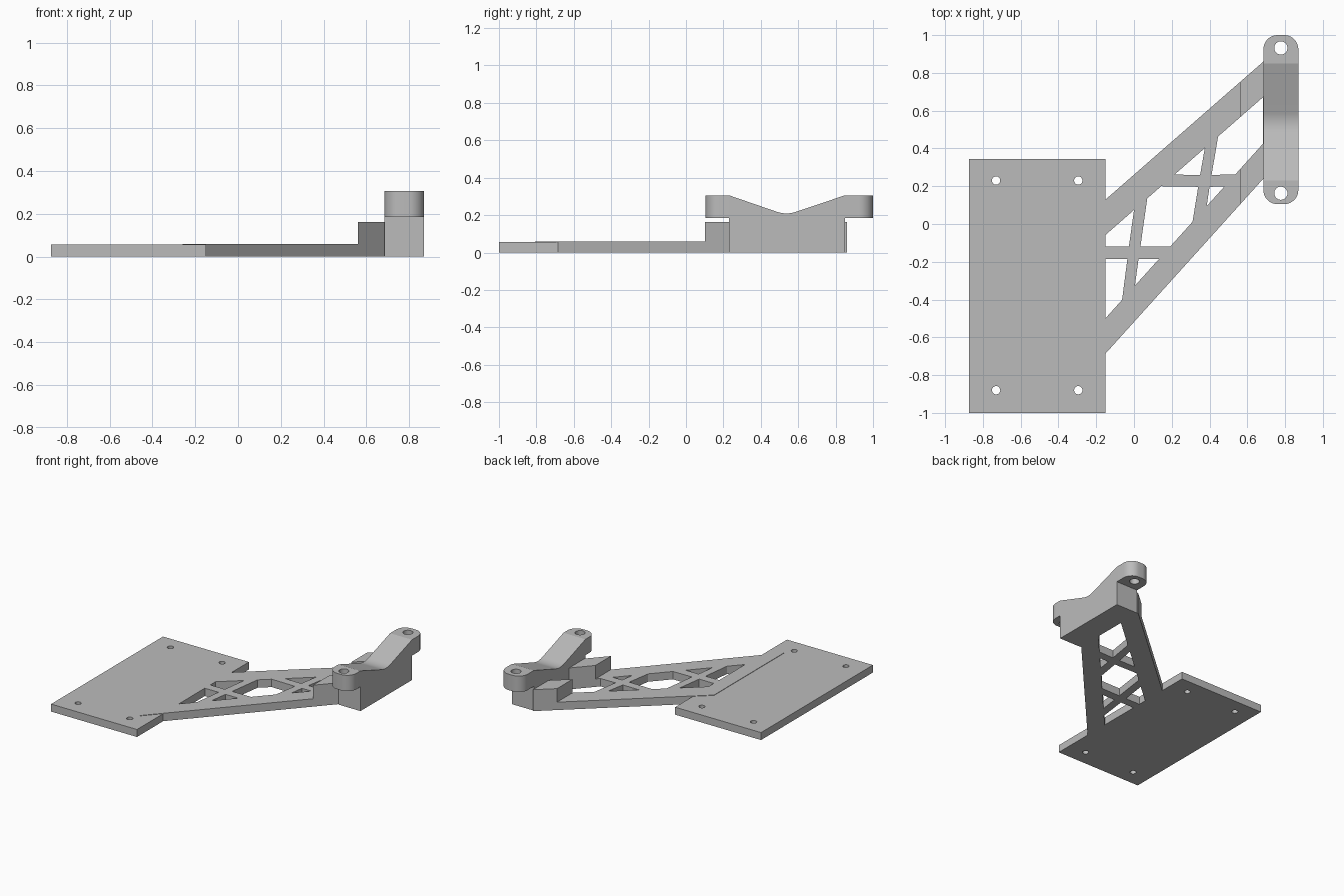
import bpy, bmesh
from math import cos, sin, pi, radians
from mathutils import Matrix, Vector

cube = bpy.data.objects.get("Cube")
if cube:
    bpy.data.objects.remove(cube)

grey = bpy.data.materials.new("plain grey")
grey.use_nodes = True
colour = (0.5, 0.5, 0.5, 1)
grey.diffuse_color = colour
grey.node_tree.nodes["Principled BSDF"].inputs["Base Color"].default_value = colour


def arc(cx, cy, r, start, end, n):
    steps = [radians(start + (end - start) * i / n) for i in range(n + 1)]
    return [(cx + r * cos(a), cy + r * sin(a)) for a in steps]


def circle(cx, cy, r):
    return arc(cx, cy, r, 0, 360, 32)[:-1]


def slab(name, outlines, low, high, along_x=False):
    """Extrude a filled outline (first) with holes (rest) from low to high."""
    curve = bpy.data.curves.new(name, 'CURVE')
    curve.dimensions = '2D'
    curve.fill_mode = 'BOTH'
    curve.extrude = (high - low) / 2
    for points in outlines:
        spline = curve.splines.new('POLY')
        spline.points.add(len(points) - 1)
        for p, (u, v) in zip(spline.points, points):
            p.co = (u, v, 0, 1)
        spline.use_cyclic_u = True
    helper = bpy.data.objects.new(name + "_outline", curve)
    bpy.context.collection.objects.link(helper)
    graph = bpy.context.evaluated_depsgraph_get()
    mesh = bpy.data.meshes.new_from_object(helper.evaluated_get(graph))
    bpy.data.objects.remove(helper)

    mesh.transform(Matrix.Translation((0, 0, (low + high) / 2)))
    if along_x:  # outline is in (y, z), extruded along x
        mesh.transform(Matrix(((0, 0, 1, 0), (1, 0, 0, 0), (0, 1, 0, 0), (0, 0, 0, 1))))
    bm = bmesh.new()
    bm.from_mesh(mesh)
    bmesh.ops.remove_doubles(bm, verts=bm.verts, dist=0.0005)
    bmesh.ops.recalc_face_normals(bm, faces=bm.faces)
    bm.to_mesh(mesh)
    bm.free()
    mesh.materials.clear()
    mesh.materials.append(grey)
    obj = bpy.data.objects.new(name, mesh)
    bpy.context.collection.objects.link(obj)
    bpy.ops.object.select_all(action='DESELECT')
    obj.select_set(True)
    bpy.context.view_layer.objects.active = obj
    bpy.ops.object.shade_smooth_by_angle(angle=radians(30))
    return obj


# Mounting plate with four screw holes
PLATE_X = -0.15
screws = [circle(x, y, 0.022) for x in (-0.73, -0.295) for y in (-0.88, 0.23)]
slab("mounting_plate",
     [[(-0.873, -1), (PLATE_X, -1), (PLATE_X, 0.345), (-0.873, 0.345)]] + screws, 0, 0.057)


# Edges of the two converging rails of the arm
RAIL = 0.187


def back(x):
    return 0.13 + 0.874 * (x - PLATE_X)


def front(x):
    return -0.685 + 1.108 * (x - PLATE_X)


def back_in(x):
    return (x, back(x) - RAIL)


def front_in(x):
    return (x, front(x) + RAIL)


# Lattice arm: openings are what the crossing struts leave free
ROOT, STEP, BLOCK = -0.26, 0.56, 0.685
openings = [
    [(PLATE_X, -0.12), (-0.027, -0.12), back_in(0.0), back_in(PLATE_X)],
    [(PLATE_X, -0.185), front_in(PLATE_X), front_in(-0.063), (-0.035, -0.185)],
    [front_in(0.005), front_in(0.132), (0.024, -0.185)],
    [(0.034, -0.12), front_in(0.193), front_in(0.31), (0.34, 0.197),
     back_in(0.144), back_in(0.07)],
    [back_in(0.214), (0.35, 0.26), back_in(0.375)],
    [front_in(0.385), front_in(0.478), (0.4, 0.197)],
    [(0.411, 0.26), front_in(0.536), front_in(BLOCK - 0.002), back_in(BLOCK - 0.002),
     back_in(0.445)],
]
slab("lattice_arm",
     [[(ROOT, front(ROOT)), (BLOCK, front(BLOCK)), (BLOCK, back(BLOCK)), (ROOT, back(ROOT))]]
     + openings, 0, 0.06)

# Raised steps where the rails meet the end block
slab("front_step", [[(STEP, front(STEP)), (BLOCK, front(BLOCK)),
                     front_in(BLOCK), front_in(STEP)]], 0, 0.163)
slab("back_step", [[(STEP, back(STEP)), back_in(STEP),
                    back_in(BLOCK), (BLOCK, back(BLOCK))]], 0, 0.163)

# End block with a shallow rounded valley across its top
RIGHT, LEFT, UNDER, TOP = BLOCK, 0.87, 0.185, 0.306
Y0, Y1 = 0.23, 0.85
a, b, c = Vector((0.485, 0.218)), Vector((0.537, 0.2)), Vector((0.589, 0.218))
valley = [tuple(a * (1 - t) ** 2 + b * 2 * t * (1 - t) + c * t * t)
          for t in [i / 10 for i in range(11)]]
slab("end_block", [[(Y1, 0), (Y1, TOP), *reversed(valley), (Y0, TOP), (Y0, 0)]],
     RIGHT, LEFT, along_x=True)


# Rounded lugs with bolt holes at both ends of the block
def lug(name, inner, tip, hole_y):
    r = 0.075
    s = 1 if tip > inner else -1
    corners = (arc(LEFT - r, tip - s * r, r, 0, s * 90, 10)
               + arc(RIGHT + r, tip - s * r, r, s * 90, s * 180, 10))
    slab(name, [[(LEFT, inner)] + corners + [(RIGHT, inner)],
                circle((LEFT + RIGHT) / 2, hole_y, 0.035)], UNDER, TOP)


lug("front_lug", Y0, 0.105, 0.163)
lug("back_lug", Y1, 1.0, 0.932)
